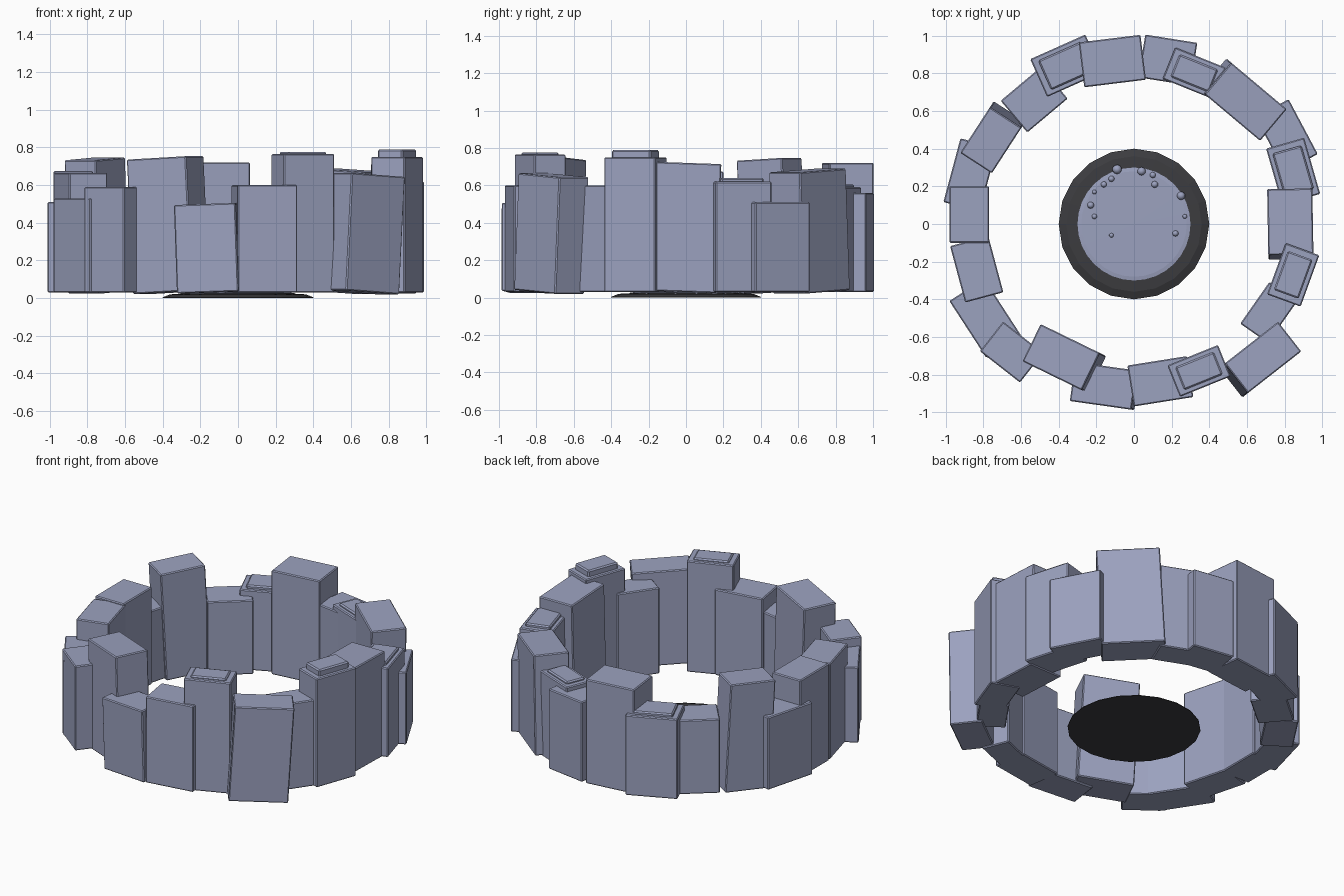
import bpy, bmesh, math
from mathutils import Matrix, Vector

if "Cube" in bpy.data.objects:
    bpy.data.objects.remove(bpy.data.objects["Cube"])

def material(name, rgb):
    m = bpy.data.materials.new(name)
    m.diffuse_color = (*rgb, 1)
    m.use_nodes = True
    m.node_tree.nodes["Principled BSDF"].inputs["Base Color"].default_value = m.diffuse_color
    return m

STONE = material("blue_grey_stone", (0.33, 0.36, 0.52))
DARK = material("charcoal", (0.045, 0.045, 0.05))

def finish(bm, name, mat):
    bmesh.ops.recalc_face_normals(bm, faces=bm.faces)
    me = bpy.data.meshes.new(name)
    bm.to_mesh(me)
    bm.free()
    me.materials.append(mat)
    ob = bpy.data.objects.new(name, me)
    bpy.context.collection.objects.link(ob)
    return ob

def lathe(name, profile, sides, mat):
    bm = bmesh.new()
    rings = [[bm.verts.new((r * math.cos(a), r * math.sin(a), z))
              for a in (2 * math.pi * i / sides for i in range(sides))]
             for r, z in profile]
    for lo, hi in zip(rings, rings[1:]):
        for i in range(sides):
            j = (i + 1) % sides
            bm.faces.new((lo[i], lo[j], hi[j], hi[i]))
    bm.faces.new(rings[0])
    bm.faces.new(rings[-1])
    return finish(bm, name, mat)

BOTTOM = 0.03

def box(name, x, y, yaw, length, depth, z0, z1, lean=0, bevel=0.006):
    bm = bmesh.new()
    bmesh.ops.create_cube(bm, size=1)
    bmesh.ops.scale(bm, vec=(length, depth, z1 - z0), verts=bm.verts)
    bmesh.ops.bevel(bm, geom=bm.edges[:], offset=bevel, segments=1, affect='EDGES')
    bmesh.ops.transform(bm, verts=bm.verts, matrix=
                        Matrix.Translation((x, y, (z0 + z1) / 2))
                        @ Matrix.Rotation(math.radians(yaw), 4, 'Z')
                        @ Matrix.Rotation(math.radians(lean), 4, 'Y'))
    return finish(bm, name, STONE)

# ring of standing stones: x, y, yaw, length, depth, top
stones = [
    (.83, 0, 91, .35, .24, .72), (.845, .28, 106, .31, .21, .62),
    (.81, .47, 118, .33, .20, .51), (.58, .66, -40, .385, .22, .68),
    (.32, .80, -22, .29, .18, .59), (.18, .87, -9, .28, .23, .56),
    (-.115, .865, 7, .33, .24, .72), (-.36, .84, 24, .32, .22, .56),
    (-.53, .66, 40, .28, .22, .52), (-.75, .46, 57, .29, .20, .74),
    (-.87, .26, 75, .35, .20, .51), (-.875, .05, 90, .30, .21, .675),
    (-.835, -.24, 105, .31, .21, .665), (-.79, -.50, -57, .36, .22, .53),
    (-.65, -.68, -38, .27, .20, .59), (-.37, -.715, -26, .35, .22, .745),
    (-.155, -.86, -8, .33, .21, .50), (.14, -.835, 9, .32, .22, .60),
    (.345, -.78, 22, .29, .18, .765), (.67, -.72, 38, .36, .20, .655),
    (.715, -.47, 55, .27, .18, .60), (.845, -.27, 70, .29, .19, .75),
]
leans = {0: 2, 3: 3, 9: -3, 15: -3, 16: -2, 19: 3.5}
caps = {1: .02, 4: .015, 7: .02, 18: .012, 21: .04}
for i, (x, y, yaw, length, depth, top) in enumerate(stones):
    box(f"stone_{i + 1}", x, y, yaw, length, depth, BOTTOM, top, leans.get(i, 0))
    # low raised slab on some stones
    if i in caps:
        box(f"stone_cap_{i + 1}", x, y, yaw, length - .07, depth - .05,
            top - .02, top + caps[i], 0, .008)

# dark hearth plate and pale ash disc in the middle
lathe("hearth_plate", [(.40, 0), (.40, .004), (.36, .02), (.29, .024)], 20, DARK)
lathe("ash_bed", [(.30, .012), (.30, .026), (.28, .029), (.01, .03)], 32, STONE)

# pebbles scattered on the ash bed
pebbles = [(-.09, .29, .025), (.04, .28, .022), (.10, .26, .016), (.11, .21, .018),
           (.25, .15, .022), (-.23, .10, .018), (-.16, .21, .016), (-.12, .24, .016),
           (-.21, .04, .014), (.27, .04, .012), (.22, -.05, .016), (-.12, -.06, .012),
           (-.21, .17, .012)]
for i, (x, y, r) in enumerate(pebbles):
    bm = bmesh.new()
    bmesh.ops.create_icosphere(bm, subdivisions=2, radius=r,
                               matrix=Matrix.Translation((x, y, .032)))
    ob = finish(bm, f"pebble_{i + 1}", STONE)
    for p in ob.data.polygons:
        p.use_smooth = True
